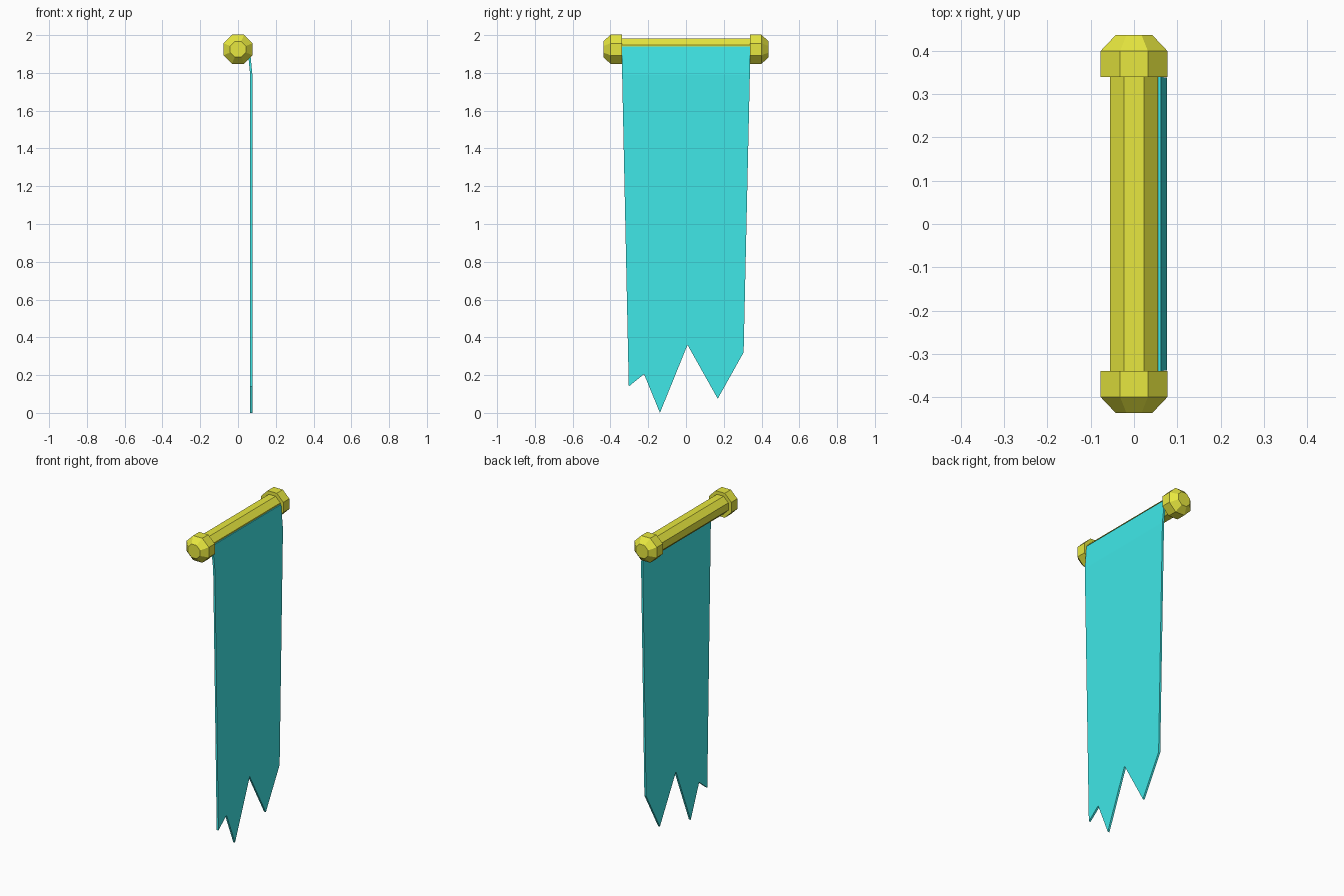
import bpy, bmesh, math

if "Cube" in bpy.data.objects:
    bpy.data.objects.remove(bpy.data.objects["Cube"])

ROD_Z = 1.925


def material(name, color):
    m = bpy.data.materials.new(name)
    m.diffuse_color = color
    m.use_nodes = True
    m.node_tree.nodes["Principled BSDF"].inputs["Base Color"].default_value = m.diffuse_color
    return m


def finish(name, bm, mat):
    bmesh.ops.recalc_face_normals(bm, faces=bm.faces)
    me = bpy.data.meshes.new(name)
    bm.to_mesh(me)
    bm.free()
    me.materials.append(mat)
    ob = bpy.data.objects.new(name, me)
    bpy.context.collection.objects.link(ob)
    return ob


def octagon_lathe(name, profile, mat):
    """Loft octagons along y; profile is (y, apothem) pairs."""
    bm = bmesh.new()
    rings = []
    for y, apothem in profile:
        r = apothem / math.cos(math.pi / 8)
        angles = [math.pi / 8 + i * math.pi / 4 for i in range(8)]
        rings.append([bm.verts.new((r * math.cos(a), y, ROD_Z + r * math.sin(a)))
                      for a in angles])
    for a, b in zip(rings, rings[1:]):
        for i in range(8):
            j = (i + 1) % 8
            bm.faces.new((a[i], a[j], b[j], b[i]))
    bm.faces.new(rings[0])
    bm.faces.new(rings[-1])
    return finish(name, bm, mat)


gold = material("gold", (0.8, 0.8, 0.05, 1))
teal = material("teal", (0.05, 0.8, 0.8, 1))

# Rod and its two bevelled end caps
octagon_lathe("rod", [(-0.345, 0.056), (0.345, 0.056)], gold)
for side, label in ((-1, "front"), (1, "back")):
    octagon_lathe(label + "_end_cap",
                  [(side * 0.34, 0.077), (side * 0.4, 0.077), (side * 0.437, 0.042)], gold)

# Cloth: sloped strip over the rod, then a hanging panel with a torn hem
bm = bmesh.new()
top = [bm.verts.new((0.062, y, 1.94)) for y in (-0.34, 0.34)]
fold = [bm.verts.new((0.076, y, 1.79)) for y in (-0.338, 0.338)]
hem = [bm.verts.new((0.076, y, z)) for y, z in
       ((-0.303, 0.14), (-0.222, 0.205), (-0.138, 0.0),
        (0.008, 0.36), (0.168, 0.075), (0.305, 0.32))]
bm.faces.new((top[0], fold[0], fold[1], top[1]))
bm.faces.new([fold[0]] + hem + [fold[1]])
# Give the cloth its thickness toward the rod
back = bmesh.ops.extrude_face_region(bm, geom=bm.faces[:], use_keep_orig=True)
bmesh.ops.translate(bm, vec=(-0.012, 0, 0),
                    verts=[g for g in back["geom"] if isinstance(g, bmesh.types.BMVert)])
finish("banner_cloth", bm, teal)
